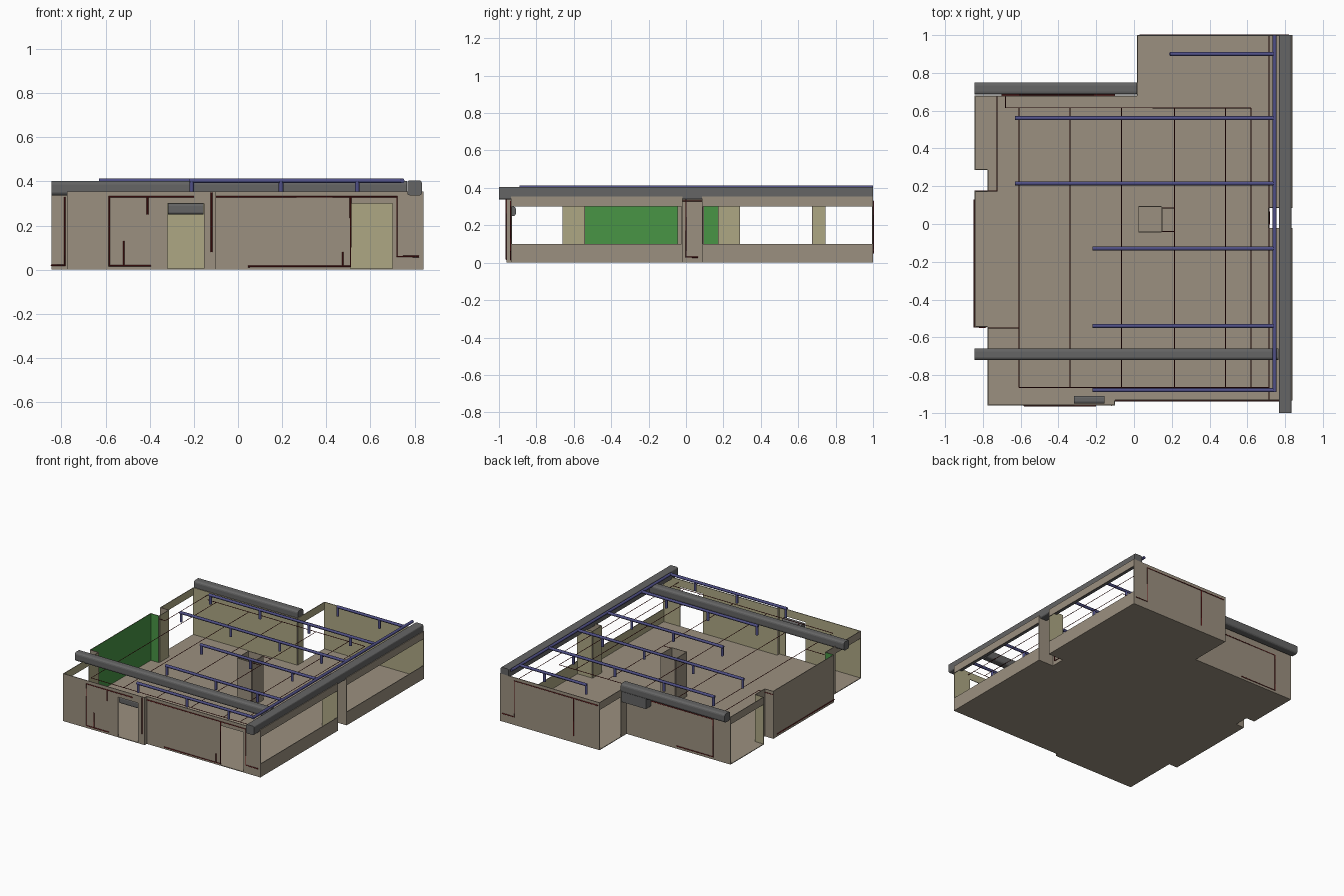
import bpy, bmesh, math
from mathutils import Vector

if "Cube" in bpy.data.objects:
    bpy.data.objects.remove(bpy.data.objects["Cube"])

def mat(name, col):
    m = bpy.data.materials.new(name)
    m.diffuse_color = (*col, 1)
    m.use_nodes = True
    m.node_tree.nodes["Principled BSDF"].inputs["Base Color"].default_value = m.diffuse_color
    return m

STONE = mat("stone", (.33, .28, .215))
CREAM = mat("cream", (.42, .39, .23))
GREEN = mat("green", (.065, .30, .06))
PURPLE = mat("purple", (.08, .08, .24))
RED = mat("red", (.12, .01, .01))
GREY = mat("dark_grey", (.13, .13, .13))
H, T = .355, .005

def finish(bm, name, mats):
    me = bpy.data.meshes.new(name)
    bm.to_mesh(me)
    bm.free()
    for m in mats:
        me.materials.append(m)
    ob = bpy.data.objects.new(name, me)
    bpy.context.collection.objects.link(ob)
    return ob

def panel(bm, a, d, n, d0, d1, z0, z1):
    """Thin wall panel: outside material 0, inside material 1."""
    if d1 - d0 < .001 or z1 - z0 < .001:
        return
    up = Vector((0, 0, 1))
    c = [a + d * s + up * z for s, z in ((d0, z0), (d1, z0), (d1, z1), (d0, z1))]
    o = [bm.verts.new(p) for p in c]
    i = [bm.verts.new(p + n * T) for p in c]
    bm.faces.new(o)
    bm.faces.new(i[::-1]).material_index = 1
    for k in range(4):
        j = (k + 1) % 4
        bm.faces.new((o[j], o[k], i[k], i[j]))

def wall(name, p, q, hole=None, inside=CREAM, h=H):
    a, b = Vector((*p, 0)), Vector((*q, 0))
    L = (b - a).length
    d = (b - a) / L
    n = Vector((-d.y, d.x, 0))
    bm = bmesh.new()
    if hole:
        s0, s1, z0, z1 = hole
        panel(bm, a, d, n, 0, s0, 0, h)
        panel(bm, a, d, n, s1, L, 0, h)
        panel(bm, a, d, n, s0, s1, 0, z0)
        panel(bm, a, d, n, s0, s1, z1, h)
    else:
        panel(bm, a, d, n, 0, L, 0, h)
    return finish(bm, name, (STONE, inside))

def box(name, x0, x1, y0, y1, z0, z1, bevel=0, m=GREY):
    bm = bmesh.new()
    bmesh.ops.create_cube(bm, size=1)
    for v in bm.verts:
        v.co = ((x0 + x1) / 2 + v.co.x * (x1 - x0), (y0 + y1) / 2 + v.co.y * (y1 - y0),
                (z0 + z1) / 2 + v.co.z * (z1 - z0))
    if bevel:
        axis = 0 if x1 - x0 > y1 - y0 else 1
        long = [e for e in bm.edges if abs((e.verts[0].co - e.verts[1].co)[axis]) > .1]
        bmesh.ops.bevel(bm, geom=long, offset=bevel, segments=3, profile=.5, affect='EDGES')
    return finish(bm, name, (m,))

def pipes(name, paths, r, m, res=0):
    cu = bpy.data.curves.new(name, 'CURVE')
    cu.dimensions = '3D'
    cu.bevel_depth, cu.bevel_resolution, cu.use_fill_caps = r, res, True
    for path in paths:
        sp = cu.splines.new('POLY')
        sp.points.add(len(path) - 1)
        for pt, co in zip(sp.points, path):
            pt.co = (*co, 1)
    cu.materials.append(m)
    ob = bpy.data.objects.new(name, cu)
    bpy.context.collection.objects.link(ob)

# Floor plan, counter-clockwise from the front left corner
plan = [(-.775, -.96), (-.10, -.96), (-.10, -.935), (.84, -.935), (.84, -.02), (.715, -.02),
        (.715, .085), (.84, .085), (.84, 1), (.015, 1), (.015, .68), (-.845, .68),
        (-.845, .285), (-.775, .285), (-.775, .175), (-.845, .175), (-.845, -.545), (-.775, -.545)]
holes = {0: (.455, .62, 0, .30), 2: (.61, .80, 0, .30), 3: (0, .915, .1, .3), 7: (0, .915, .1, .3),
         9: (0, .255, 0, .3), 11: (0, .395, 0, .3), 17: (.115, .415, 0, .3)}

# Floor slab
bm = bmesh.new()
f = bm.faces.new([bm.verts.new((x, y, 0)) for x, y in plan])
ext = bmesh.ops.extrude_face_region(bm, geom=[f])
for v in ext["geom"]:
    if isinstance(v, bmesh.types.BMVert):
        v.co.z = .005
bmesh.ops.recalc_face_normals(bm, faces=bm.faces)
finish(bm, "floor", (STONE,))

# Outer walls with door and window openings
for k, p in enumerate(plan):
    wall(f"wall_{k}", p, plan[(k + 1) % len(plan)], holes.get(k), GREEN if k in (14, 15, 16) else CREAM)

# Hollow shaft in the middle
shaft = [(.025, -.04), (.025, .09), (.145, .09), (.145, -.04)]
for k in range(4):
    wall(f"shaft_wall_{k}", shaft[k], shaft[(k + 1) % 4], inside=STONE, h=.335)

# Ducts on top of the walls and shutter boxes
box("south_duct", -.845, .765, -.72, -.66, .337, .402, .016)
box("north_duct", -.845, .015, .685, .75, .337, .402, .016)
box("east_duct", .767, .833, -1, 1, .337, .404, .010)
box("door_shutter", -.318, -.157, -.95, -.91, .25, .30, .012)
box("north_shutter", -.19, .013, .685, .745, .265, .345)

# Purple main pipe, branches and drops
Z = .403
runs = [[(.745, -.89, Z), (.745, 1, Z)]]
for y, x0 in ((.9, .19), (.56, -.63), (.215, -.63), (-.13, -.22), (-.54, -.22), (-.88, -.22)):
    runs.append([(x0, y, Z), (.745, y, Z)])
    for x in (-.62, -.21, .195, .54):
        if x > x0:
            runs.append([(x, y, Z), (x, y, .335)])
pipes("supply_pipes", runs, .0105, PURPLE, 1)

# Thin red lines hanging under the ceiling
z = .33
grid = [[(x, .615, z), (x, -.865, z)] for x in (-.61, -.34, -.065, .215, .485, .62)]
grid += [[(-.68, .68, z), (-.68, .615, z), (.62, .615, z)], [(-.61, -.865, z), (.715, -.865, z)],
         [(.715, 1, z), (.715, -.93, z)], [(-.725, .68, z), (-.725, .175, z), (-.845, .175, z)],
         [(-.775, -.55, z), (-.61, -.55, z)], [(.145, .085, z), (.215, .085, z)],
         [(.145, -.04, z), (.215, -.04, z)]]
pipes("ceiling_lines", grid, .0025, RED)

# Red lines on the outside of the walls, given as x-z paths per wall
def on_wall(y, paths):
    return [[(x, y, zz) for x, zz in p] for p in paths]

outer = on_wall(-.961, [[(-.395, .018), (-.583, .018), (-.583, .33), (-.2, .33)],
                        [(-.41, .33), (-.41, .25)], [(-.518, .018), (-.518, .13)],
                        [(-.12, .35), (-.12, .08)]])
outer += on_wall(-.936, [[(-.1, .33), (.72, .33), (.72, .06), (.82, .06)],
                         [(.045, .015), (.51, .015), (.51, .33)], [(.475, .015), (.475, .08)]])
outer += on_wall(1, [[(.82, .06), (.72, .06), (.72, .33), (.03, .33)], [(.23, .33), (.23, .05)]])
outer += on_wall(.681, [[(-.1, .30), (-.70, .30), (-.70, .02), (-.4, .02)]])
outer += [[(-.846, .13, .02), (-.846, -.546, .02), (-.785, -.546, .02), (-.785, -.546, .33)]]
outer += [[(.716, 0, .34), (.716, 0, .03), (.716, .065, .03)]]
pipes("wall_lines", outer, .004, RED)
